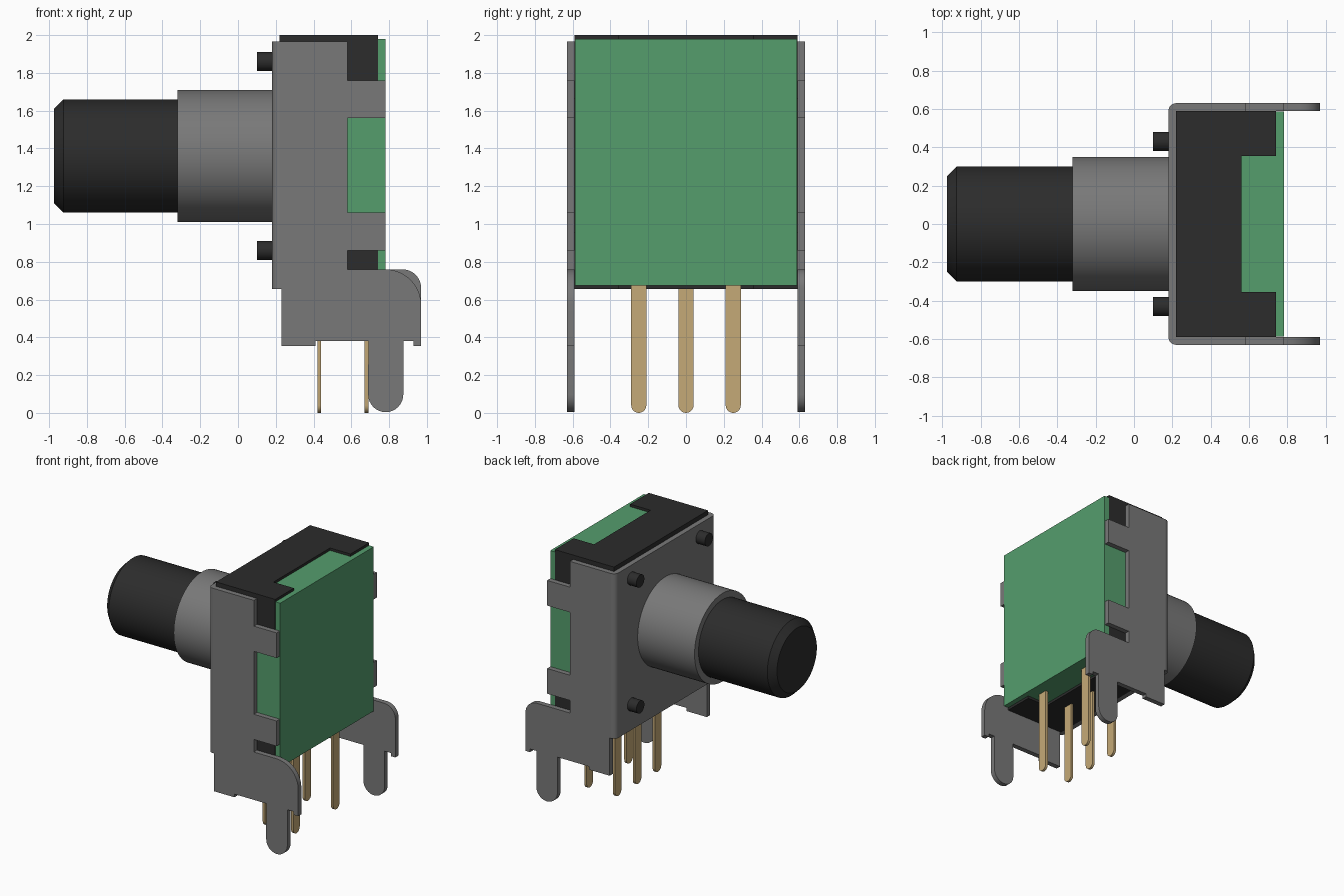
import bpy, bmesh, math
from mathutils import Vector

cube = bpy.data.objects.get("Cube")
if cube:
    bpy.data.objects.remove(cube, do_unlink=True)


def material(name, rgb):
    m = bpy.data.materials.new(name)
    m.use_nodes = True
    m.diffuse_color = (*rgb, 1)
    bsdf = next(n for n in m.node_tree.nodes if n.type == 'BSDF_PRINCIPLED')
    bsdf.inputs["Base Color"].default_value = (*rgb, 1)
    return m


METAL = material("grey metal", (0.19, 0.19, 0.19))
BLACK = material("black plastic", (0.025, 0.025, 0.025))
GREEN = material("board green", (0.09, 0.34, 0.152))
GOLD = material("pin gold", (0.56, 0.4, 0.185))


def finish(bm, name, mat, smooth=False):
    bmesh.ops.recalc_face_normals(bm, faces=bm.faces)
    mesh = bpy.data.meshes.new(name)
    bm.to_mesh(mesh)
    bm.free()
    mesh.materials.append(mat)
    ob = bpy.data.objects.new(name, mesh)
    bpy.context.collection.objects.link(ob)
    if smooth:
        bpy.ops.object.select_all(action='DESELECT')
        ob.select_set(True)
        bpy.context.view_layer.objects.active = ob
        bpy.ops.object.shade_smooth_by_angle(angle=math.radians(30))
    return ob


def prism(name, pts, axis, lo, hi, mat, smooth=False):
    """Extrude a flat outline along an axis; the outline uses the other two axes in order."""
    bm = bmesh.new()

    def place(p):
        c = list(p)
        c.insert("xyz".index(axis), lo)
        return bm.verts.new(c)
    face = bm.faces.new([place(p) for p in pts])
    move = Vector([hi - lo if a == axis else 0 for a in "xyz"])
    new = bmesh.ops.extrude_face_region(bm, geom=[face])["geom"]
    bmesh.ops.translate(bm, vec=move, verts=[v for v in new if isinstance(v, bmesh.types.BMVert)])
    return finish(bm, name, mat, smooth)


def box(name, x, y, z, mat):
    outline = [(x[0], y[0]), (x[1], y[0]), (x[1], y[1]), (x[0], y[1])]
    return prism(name, outline, 'z', z[0], z[1], mat)


def arc(cx, cy, r, start, end, n=10):
    angles = [math.radians(start + (end - start) * i / n) for i in range(n + 1)]
    return [(cx + r * math.cos(a), cy + r * math.sin(a)) for a in angles]


def lathe(name, profile, y, z, mat, n=64):
    """Turn an (x, radius) profile about a line parallel to x and cap both ends."""
    bm = bmesh.new()
    rings = []
    for x, r in profile:
        rings.append([bm.verts.new((x, y + r * math.cos(i * math.tau / n),
                                    z + r * math.sin(i * math.tau / n))) for i in range(n)])
    for a, b in zip(rings, rings[1:]):
        for i in range(n):
            j = (i + 1) % n
            bm.faces.new((a[i], a[j], b[j], b[i]))
    bm.faces.new(rings[0])
    bm.faces.new(rings[-1])
    return finish(bm, name, mat, True)


AXIS_Z = 1.36

# Shaft, bushing and locating pegs
lathe("shaft", [(-0.975, 0.25), (-0.925, 0.3), (-0.3, 0.3)], 0, AXIS_Z, BLACK)
lathe("bushing", [(-0.32, 0.35), (0.19, 0.35)], 0, AXIS_Z, METAL)
for y in (-0.43, 0.43):
    for dz in (-0.5, 0.5):
        lathe("locating_peg", [(0.1, 0.05), (0.19, 0.05)], y, AXIS_Z + dz, BLACK, 32)

# Bracket face with rounded upright corners
face = arc(0.22, 0.59, 0.04, 90, 180, 6) + arc(0.22, -0.59, 0.04, 180, 270, 6)
prism("bracket_face", face, 'z', 0.655, 1.965, METAL, True)

# Bracket sides with clamp tabs and mounting lugs
for name, y, r in (("right_bracket_side", -0.63, 0.19), ("left_bracket_side", 0.59, 0.1)):
    side = [(0.22, 1.965), (0.58, 1.965)]
    for top in (1.76, 1.06):
        side += [(0.58, top), (0.78, top), (0.78, top - 0.2), (0.58, top - 0.2)]
    side += [(0.58, 0.76)] + arc(0.97 - r, 0.76 - r, r, 90, 0)
    side += [(0.97, 0.355), (0.93, 0.355), (0.93, 0.38), (0.875, 0.38)]
    side += arc(0.782, 0.097, 0.093, 0, -180, 16)
    side += [(0.69, 0.38), (0.41, 0.38), (0.41, 0.355), (0.23, 0.355), (0.23, 0.655), (0.22, 0.655)]
    prism(name, side, 'y', y, y + 0.04, METAL, True)

# Black housing: front block and four corner posts
box("housing", (0.22, 0.56), (-0.59, 0.59), (0.655, 2), BLACK)
for y in ((-0.59, -0.355), (0.355, 0.59)):
    for z in ((0.655, 0.955), (1.665, 2)):
        box("housing_corner", (0.56, 0.74), y, z, BLACK)

# Green core, cross-shaped between the posts, and its back board
box("core_upright", (0.56, 0.74), (-0.355, 0.355), (0.675, 1.98), GREEN)
box("core_crosspiece", (0.56, 0.74), (-0.587, 0.587), (0.955, 1.665), GREEN)
box("back_board", (0.74, 0.782), (-0.587, 0.587), (0.675, 1.98), GREEN)

# Terminal pins: three in front, two behind
for x, row in ((0.43, (-0.25, 0, 0.25)), (0.68, (-0.25, 0.25))):
    for y in row:
        pin = [(y + 0.04, 0.7), (y - 0.04, 0.7)] + arc(y, 0.04, 0.04, 180, 360, 12)
        prism("terminal_pin", pin, 'x', x - 0.01, x + 0.01, GOLD, True)
